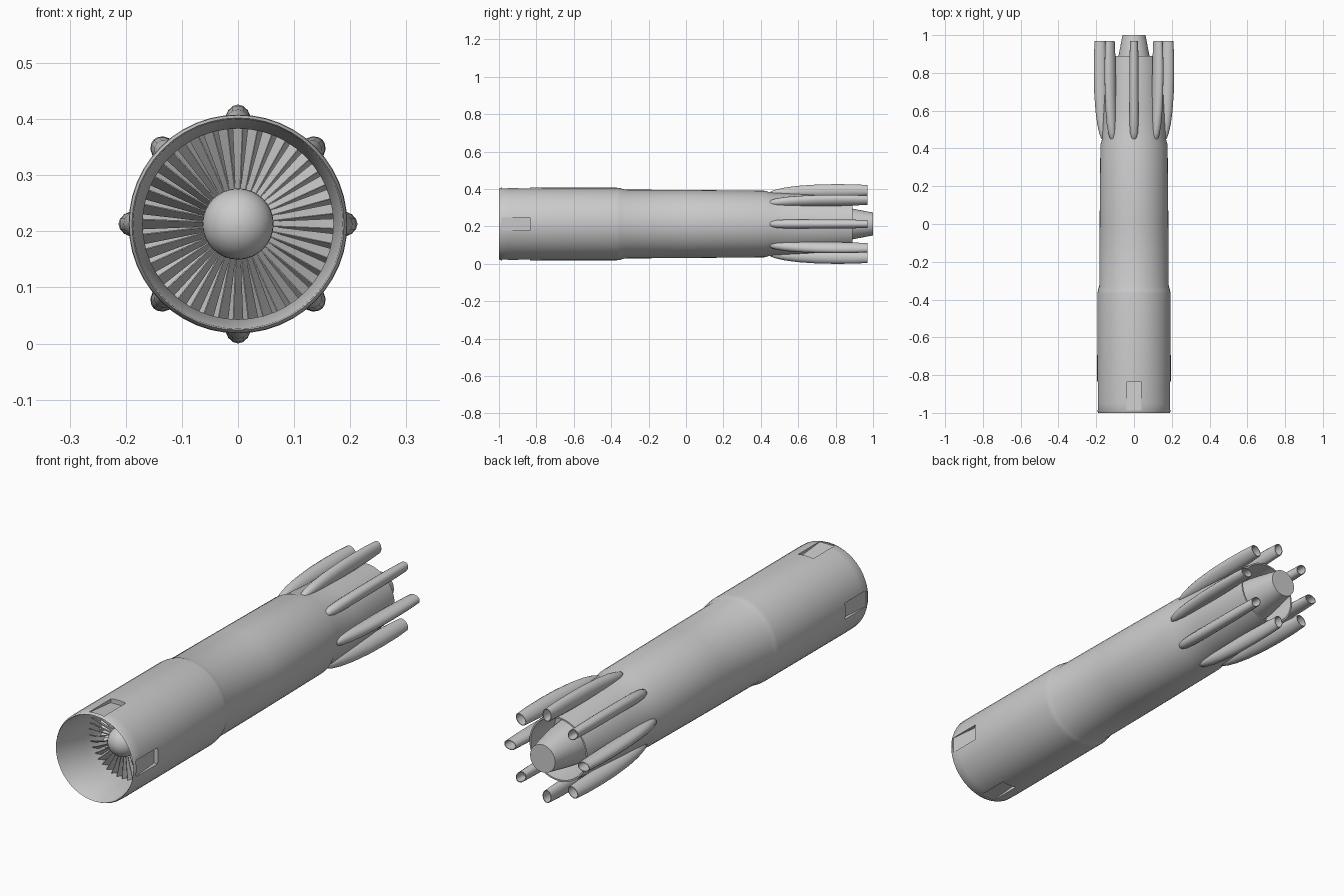
import bpy, bmesh, math
from mathutils import Matrix, Vector

if "Cube" in bpy.data.objects:
    bpy.data.objects.remove(bpy.data.objects["Cube"])

CZ = 0.213          # height of the long axis
TAU = 2 * math.pi


def finish(bm, name, smooth=True):
    bmesh.ops.recalc_face_normals(bm, faces=bm.faces)
    me = bpy.data.meshes.new(name)
    bm.to_mesh(me)
    bm.free()
    ob = bpy.data.objects.new(name, me)
    ob.location.z = CZ
    bpy.context.collection.objects.link(ob)
    if smooth:
        bpy.ops.object.select_all(action='DESELECT')
        ob.select_set(True)
        bpy.context.view_layer.objects.active = ob
        bpy.ops.object.shade_smooth_by_angle(angle=math.radians(35))
    return ob


def loft(bm, rings):
    """Bridge rings of points and cap both ends."""
    vs = [[bm.verts.new(p) for p in ring] for ring in rings]
    n = len(vs[0])
    for a, b in zip(vs, vs[1:]):
        for i in range(n):
            j = (i + 1) % n
            bm.faces.new((a[i], a[j], b[j], b[i]))
    bm.faces.new(vs[0])
    bm.faces.new(vs[-1])


def lathe(name, profile, n=40):
    """Revolve (y, radius) points around the y axis."""
    bm = bmesh.new()
    loft(bm, [[(r * math.cos(TAU * i / n), y, r * math.sin(TAU * i / n))
               for i in range(n)] for y, r in profile])
    return finish(bm, name)


def turn(p, a):
    return Matrix.Rotation(a, 3, 'Y') @ Vector(p)


# Main casing: intake duct, outer skin, tapered exhaust shroud
body = lathe("engine_casing", [
    (-0.60, 0.060), (-0.60, 0.170), (-0.83, 0.170), (-0.995, 0.1865),
    (-1.0, 0.189), (-0.99, 0.194), (-0.95, 0.195), (-0.37, 0.194),
    (-0.35, 0.191), (-0.33, 0.184), (0.0, 0.182), (0.42, 0.178),
    (0.45, 0.169), (0.60, 0.161), (0.75, 0.152), (0.89, 0.141),
    (0.89, 0.134), (0.74, 0.125), (0.74, 0.060)], 48)

# Four shallow slots behind the intake lip
bm = bmesh.new()
for k in range(4):
    rings = []
    for y, r in ((-0.985, 0.1885), (-0.835, 0.1745)):
        rings.append([turn(p, k * TAU / 4) for p in (
            (-0.036, y, r), (0.036, y, r), (0.036, y, 0.25), (-0.036, y, 0.25))])
    loft(bm, rings)
cutter = finish(bm, "slot_cutter", False)
mod = body.modifiers.new("slots", 'BOOLEAN')
mod.operation = 'DIFFERENCE'
mod.solver = 'EXACT'
mod.object = cutter
bpy.context.view_layer.objects.active = body
bpy.ops.object.modifier_apply(modifier=mod.name)
bpy.data.objects.remove(cutter)

# Tail cone projecting from the shroud
lathe("tail_cone", [(0.73, 0.10), (0.84, 0.09), (0.89, 0.082), (1.0, 0.061)], 32)

# Intake hub with domed nose
dome = [(-0.80 - 0.063 * math.cos(t * math.pi / 16), 0.063 * math.sin(t * math.pi / 16) + 0.0005)
        for t in range(9)]
lathe("fan_hub", dome + [(-0.60, 0.063)], 32)


# Rows of twisted blades
def fan(name, y, count, r0, r1, twist, phase):
    bm = bmesh.new()
    for k in range(count):
        a = TAU * (k + phase) / count
        rings = []
        for t in (0, 0.5, 1):
            r = r0 + (r1 - r0) * t
            w = 0.012 + 0.006 * t
            rot = Matrix.Rotation(twist[0] + (twist[1] - twist[0]) * t, 3, 'Z')
            rings.append([turn(rot @ Vector((sx, sy, 0)) + Vector((0, y, r)), a)
                          for sx, sy in ((-0.001, -w), (0.001, -w), (0.001, w), (-0.001, w))])
        loft(bm, rings)
    return finish(bm, name)


fan("fan_blades", -0.78, 40, 0.058, 0.171, (0.35, 0.5), 0)
fan("stator_blades", -0.71, 40, 0.058, 0.171, (-0.35, -0.5), 0.5)

# Eight exhaust pods: y, inner radius, outer radius, half width
sections = [
    (0.445, 0.155, 0.166, 0.006), (0.455, 0.150, 0.175, 0.014),
    (0.48, 0.147, 0.184, 0.020), (0.53, 0.144, 0.195, 0.0235),
    (0.60, 0.143, 0.204, 0.0245), (0.70, 0.143, 0.211, 0.0245),
    (0.80, 0.144, 0.213, 0.0245), (0.90, 0.147, 0.212, 0.023),
    (0.97, 0.151, 0.208, 0.021), (0.97, 0.154, 0.205, 0.018),
    (0.92, 0.154, 0.205, 0.018)]
bm = bmesh.new()
for k in range(8):
    rings = []
    for y, ri, ro, w in sections:
        c, h = (ri + ro) / 2, (ro - ri) / 2
        rings.append([turn((w * math.cos(TAU * i / 16), y, c + h * math.sin(TAU * i / 16)),
                           k * TAU / 8) for i in range(16)])
    loft(bm, rings)
finish(bm, "exhaust_pods")
